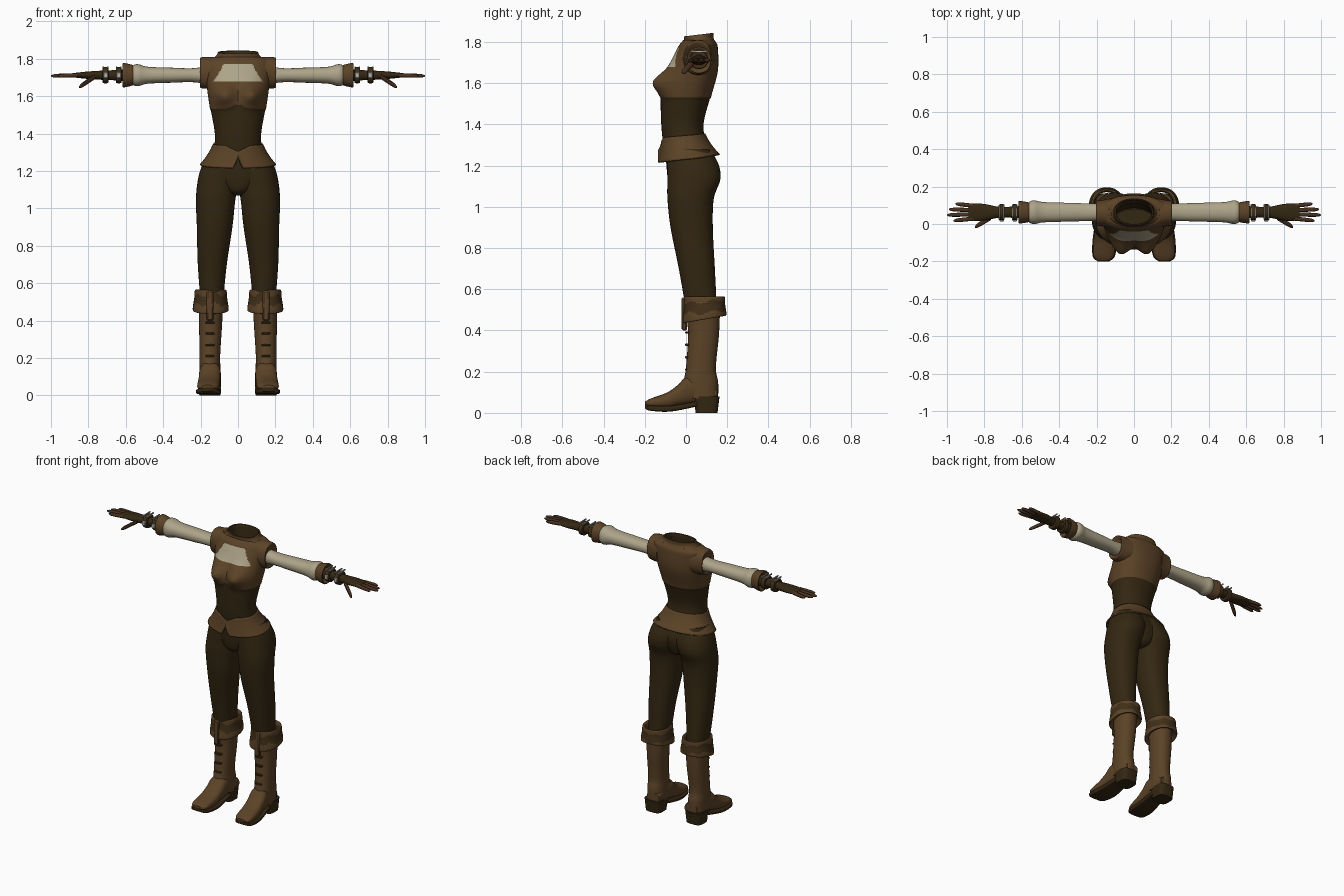
import bpy, bmesh
from math import sin, cos, pi, exp
from mathutils import Vector

cube = bpy.data.objects.get("Cube")
if cube:
    bpy.data.objects.remove(cube)


def material(name, red, green, blue):
    mat = bpy.data.materials.new(name)
    mat.use_nodes = True
    color = (red, green, blue, 1)
    mat.diffuse_color = color
    mat.node_tree.nodes["Principled BSDF"].inputs["Base Color"].default_value = color
    return mat


leather = material("brown leather", .105, .055, .02)
dark = material("dark brown cloth", .034, .02, .006)
suede = material("dark suede", .05, .028, .009)
finger_leather = material("reddish glove leather", .065, .03, .014)
cream = material("cream linen", .42, .37, .25)
silver = material("silver", .45, .45, .43)
parts = []


def finish(name, bm, mats, mirror=False, rule=None):
    bmesh.ops.recalc_face_normals(bm, faces=bm.faces)
    if rule:
        for face in bm.faces:
            face.material_index = rule(face.calc_center_median())
    mesh = bpy.data.meshes.new(name)
    bm.to_mesh(mesh)
    bm.free()
    for mat in mats:
        mesh.materials.append(mat)
    part = bpy.data.objects.new(name, mesh)
    bpy.context.collection.objects.link(part)
    if mirror:
        part.modifiers.new("Mirror", "MIRROR").use_mirror_merge = False
    parts.append(part)
    return part


def spline(rows, t):
    # Catmull-Rom curve through every column of the rows
    last = len(rows) - 1
    i = min(int(t * last), last - 1)
    f = t * last - i
    before, start, end, after = (rows[max(0, min(last, i + k))] for k in (-1, 0, 1, 2))
    result = []
    for a, b, c, d in zip(before, start, end, after):
        bend = (2 * a - 5 * b + 4 * c - d) * f + (3 * b - a - 3 * c + d) * f * f
        result.append(b + (c - a + bend) * f / 2)
    return result


def surface(name, point, mats, around=32, steps=32, caps=True, **options):
    bm = bmesh.new()
    rings = [[bm.verts.new(point(2 * pi * i / around, j / steps)) for i in range(around)]
             for j in range(steps + 1)]
    for low, high in zip(rings, rings[1:]):
        for i in range(around):
            k = (i + 1) % around
            bm.faces.new((low[i], low[k], high[k], high[i]))
    if caps:
        bm.faces.new(rings[0])
        bm.faces.new(rings[-1])
    return finish(name, bm, mats, **options)


def power(value, exponent):
    return abs(value) ** exponent * (1 if value > 0 else -1)


def loft(name, axis, rows, mats, square=2.2, shape=None, **options):
    # rows: position on the axis, then low and high along the two other axes
    def point(u, t):
        s, a_low, a_high, b_low, b_high = spline(rows, t)
        a = (a_low + a_high + (a_high - a_low) * power(cos(u), 2 / square)) / 2
        b = (b_low + b_high + (b_high - b_low) * power(sin(u), 2 / square)) / 2
        p = {"x": (s, a, b), "y": (a, s, b), "z": (a, b, s)}[axis]
        return shape(*p) if shape else p
    return surface(name, point, mats, **options)


def symmetric(*rows):
    return [(s, -r, r, low, high) for s, r, low, high in rows]


def centred(a, b, *rows):
    return [(s, a - ra, a + ra, b - rb, b + rb) for s, ra, rb in rows]


def box(name, center, size, mat):
    bm = bmesh.new()
    bmesh.ops.create_cube(bm, size=1)
    for v in bm.verts:
        v.co = Vector(center) + Vector(size) * v.co
    bmesh.ops.bevel(bm, geom=bm.edges[:], offset=min(size) / 4, segments=1, affect="EDGES")
    return finish(name, bm, [mat], mirror=True)


# Bodice: corset below, jerkin above, linen inset at the chest
def jerkin_hem(x, y):
    return 1.53 + (exp(-(x / .04) ** 2) / 40 if y < 0 else 0)


def tilt_collar(x, y, z):
    return x, y, z + (.12 * (y - .1) if z > 1.81 else 0)


def bodice_shape(x, y, z):
    if z > jerkin_hem(x, y):
        x, y = x * 1.02, y * 1.03
    if y < .02:
        y -= .06 * exp(-((abs(x) - .075) / .06) ** 2 - ((z - 1.605) / .055) ** 2)
    return tilt_collar(x, y, z)


def bodice_colour(c):
    if c.z < jerkin_hem(c.x, c.y):
        return 1
    inset = 1.68 < c.z < 1.77 and abs(c.x) < .075 + .6 * (1.77 - c.z)
    return 2 if inset and c.y < .03 else 0


loft("bodice", "z", symmetric(
    (1.3, .13, -.11, .1), (1.4, .124, -.12, .085), (1.54, .148, -.12, .12),
    (1.66, .165, -.09, .15), (1.77, .18, -.04, .15), (1.8, .165, -.02, .14),
    (1.815, .12, -.01, .13), (1.84, .105, -.01, .13)),
    [leather, dark, cream], shape=bodice_shape, around=128, steps=120,
    caps=False, rule=bodice_colour)
loft("neck_lining", "z", symmetric(
    (1.835, .106, -.01, .13), (1.83, .094, 0, .125), (1.72, .11, -.02, .13),
    (1.62, .1, -.04, .11)), [suede], caps=False, shape=tilt_collar)
loft("shoulder_cap", "x", centred(.058, 1.725,
    (.12, .08, .085), (.17, .07, .085), (.203, .064, .078), (.19, .05, .05)),
    [leather], mirror=True)


# Peplum: flared skirt with a pointed waist and a front notch
def peplum_point(u, t):
    side, back = cos(u), sin(u)
    middle = max(0, 1 - 2 * abs(side)) if back < 0 else 0
    notch = max(0, 1 - 8 * abs(side)) if back < 0 else 0
    top = 1.345 + .01 * back - .03 * middle
    bottom = 1.235 + .02 * back + .06 * notch
    flare = t * (.6 + .4 * t)
    y = -.014 + .028 * flare + (.108 + .042 * flare) * power(back, .9)
    return (.134 + .07 * flare) * side, y, top + (bottom - top) * t


peplum = surface("peplum", peplum_point, [leather], around=96, steps=12, caps=False)
peplum.modifiers.new("Thickness", "SOLIDIFY").thickness = .008

# Trousers
loft("trouser_pelvis", "z", symmetric(
    (1.07, .03, -.04, .1), (1.1, .09, -.08, .13), (1.2, .19, -.095, .145),
    (1.33, .12, -.1, .08)), [dark])
loft("trouser_leg", "z", [
    (.5, .08, .2, 0, .15), (.7, .06, .215, -.035, .14), (.9, .03, .22, -.075, .13),
    (1.04, .015, .225, -.09, .135), (1.13, 0, .218, -.09, .166), (1.2, -.02, .203, -.09, .16),
    (1.28, -.02, .17, -.09, .12)], [dark], mirror=True, around=40)

# Boots
loft("boot_shaft", "z", [
    (.07, .09, .207, 0, .156), (.15, .094, .207, -.01, .156), (.22, .095, .206, 0, .145),
    (.38, .085, .208, .01, .16), (.5, .08, .21, 0, .165)], [leather], mirror=True)


def turned_out(rows):
    # the foot axis swings outward toward the toe
    return [(y, .15 - y / 15 - r, .15 - y / 15 + r, low, high) for y, r, low, high in rows]


loft("boot_foot", "y", turned_out([
    (.15, .045, .06, .13), (.02, .057, .04, .18), (-.04, .058, .03, .135),
    (-.09, .06, .02, .1), (-.17, .055, .025, .07), (-.198, .03, .035, .055)]),
    [leather], mirror=True, square=2.5)
loft("boot_sole", "y", turned_out([
    (.07, .05, .035, .06), (-.07, .065, .007, .035), (-.17, .06, .01, .036),
    (-.2, .03, .022, .042)]), [dark], mirror=True, square=5)
loft("boot_heel", "z", centred(.15, .1, (0, .055, .053), (.08, .06, .063)),
     [dark], mirror=True, square=3.5, steps=6)


def suede_patches(c):
    wave = .012 * sin(60 * c.x) * cos(45 * c.y)
    return 1 if .488 + wave < c.z < .54 + wave else 0


def sag_behind(x, y, z):
    return x, y, z + 1.6 * (y - .08) * max(0, .56 - z)


loft("boot_cuff", "z", centred(.146, .09,
    (.5, .065, .08), (.555, .07, .085), (.562, .084, .098), (.52, .088, .1),
    (.465, .096, .106), (.452, .09, .1), (.47, .066, .08)),
    [leather, suede], mirror=True, around=64, steps=48, caps=False,
    rule=suede_patches, shape=sag_behind)
box("boot_front_strap", (.15, -.008, .48), (.036, .026, .16), leather)
for i in range(4):
    box(f"boot_lace_{i + 1}", (.15, .006, .21 + .06 * i), (.05, .02, .011), suede)

# Sleeves, their leather cuffs and the gloves share one arm axis
arm_y, arm_z = .063, 1.712
loft("sleeve", "x", centred(arm_y, arm_z,
    (.17, .045, .046), (.25, .047, .037), (.35, .05, .04), (.48, .054, .045),
    (.53, .063, .058), (.555, .058, .056), (.575, .04, .04)), [cream], mirror=True)
loft("sleeve_cuff", "x", centred(arm_y, arm_z,
    (.55, .044, .04), (.565, .053, .055), (.612, .06, .065), (.614, .05, .054),
    (.59, .035, .035)), [leather], mirror=True)
loft("glove", "x", centred(arm_y, arm_z,
    (.58, .035, .037), (.65, .03, .028), (.72, .029, .025), (.8, .044, .02),
    (.85, .046, .015), (.885, .042, .011)), [dark], mirror=True)


def digit(name, start, end, radius):
    rows = []
    for t, scale in ((0, 1), (.5, 1), (.85, .85), (1, .3)):
        p = Vector(start).lerp(Vector(end), t)
        rows += centred(p.y, p.z, (p.x, radius * scale, radius * scale))
    loft(name, "x", rows, [finger_leather], mirror=True, around=12, steps=10)


for i, (name, tip) in enumerate((("index", .965), ("middle", 1), ("ring", .99), ("little", .955))):
    offset = i - 1.5
    digit(name + "_finger", (.86, arm_y + .023 * offset, arm_z),
          (tip, arm_y + .03 * offset, arm_z - .004), .011)
digit("thumb", (.765, .035, 1.705), (.85, -.016, 1.648), .014)

# Wrist straps with buckles
for i in range(2):
    x = .638 + .07 * i
    loft(f"wrist_strap_{i + 1}", "x", centred(arm_y, arm_z, *(
        (x + dx, r, r) for dx, r in ((-.014, .03), (-.013, .042), (.013, .042), (.014, .03)))),
        [suede], mirror=True, steps=9)
    box(f"front_buckle_{i + 1}", (x, .02, arm_z), (.024, .012, .03), silver)
    for side in (-1, 1):
        box(f"top_bar_{i + 1}", (x + .012 * side, arm_y, 1.754), (.007, .08, .01), silver)

# Smooth shading with sharp creases kept
bpy.ops.object.select_all(action="DESELECT")
for part in parts:
    part.select_set(True)
bpy.context.view_layer.objects.active = parts[0]
bpy.ops.object.shade_smooth_by_angle(angle=.7)
